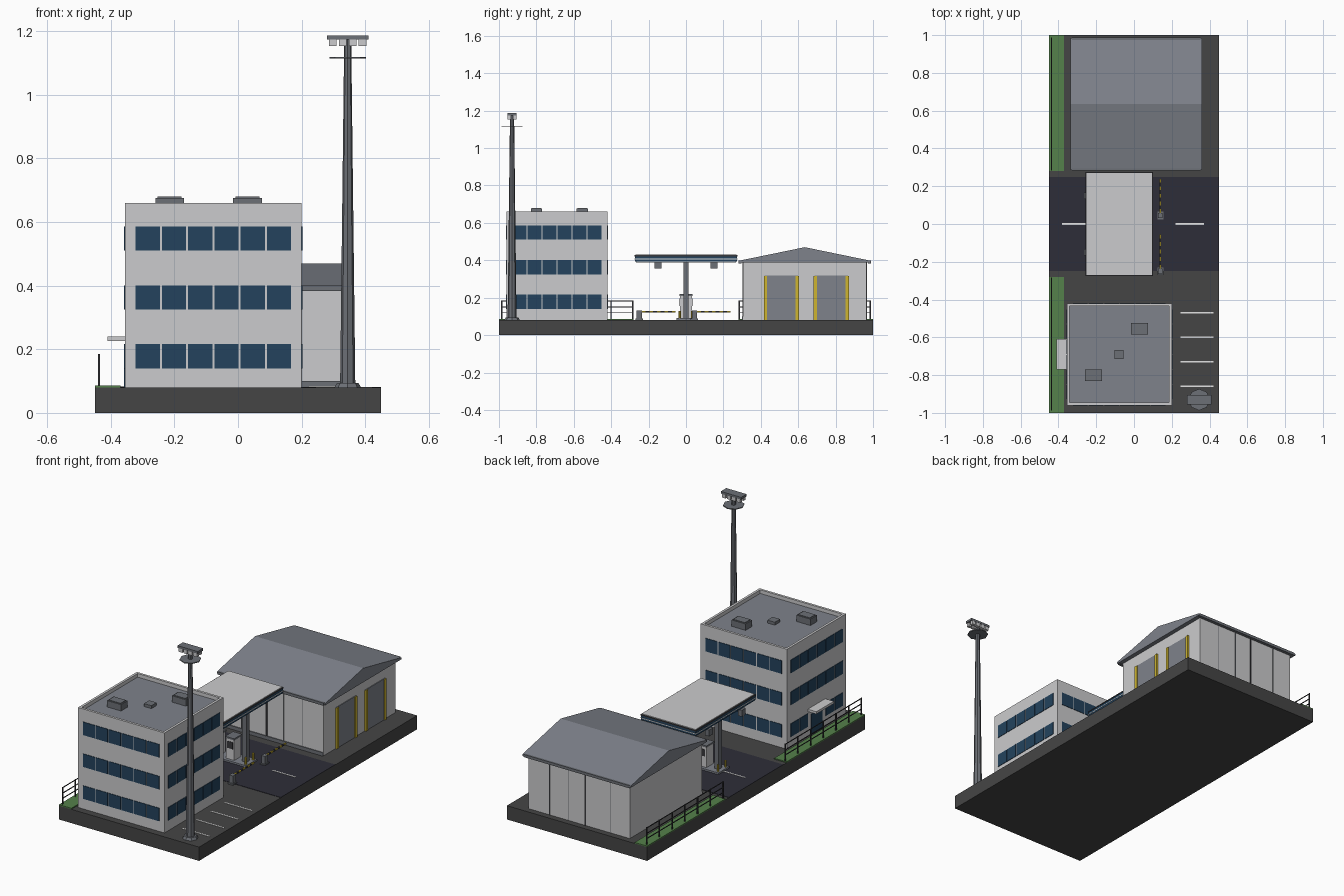
import bpy
import bmesh
from mathutils import Matrix, Vector

default_cube = bpy.data.objects.get("Cube")
if default_cube:
    bpy.data.objects.remove(default_cube, do_unlink=True)

GROUND = .08


def material(name, red, green, blue):
    mat = bpy.data.materials.new(name)
    mat.use_nodes = True
    color = (red, green, blue, 1)
    mat.diffuse_color = color
    mat.node_tree.nodes["Principled BSDF"].inputs["Base Color"].default_value = color
    return mat


asphalt = material("asphalt", .06, .06, .06)
road_grey = material("road", .027, .027, .04)
grass_green = material("grass", .09, .22, .07)
wall_paint = material("wall_paint", .6, .6, .61)
glass = material("blue_glass", .017, .055, .11)
roof_grey = material("roof_grey", .21, .225, .26)
metal = material("metal", .15, .16, .18)
yellow = material("yellow", .62, .46, .03)
white = material("white", .78, .78, .78)
dark = material("dark_metal", .04, .04, .045)


def finish(name, bm, mat):
    mesh = bpy.data.meshes.new(name)
    bm.to_mesh(mesh)
    bm.free()
    mesh.materials.append(mat)
    obj = bpy.data.objects.new(name, mesh)
    bpy.context.scene.collection.objects.link(obj)
    return obj


def boxes(name, mat, extents):
    """One object from boxes given as x0, x1, y0, y1, z0, z1."""
    bm = bmesh.new()
    for x0, x1, y0, y1, z0, z1 in extents:
        center = Vector((x0 + x1, y0 + y1, z0 + z1)) / 2
        size = Matrix.Diagonal((x1 - x0, y1 - y0, z1 - z0, 1))
        bmesh.ops.create_cube(bm, size=1, matrix=Matrix.Translation(center) @ size)
    return finish(name, bm, mat)


def box(name, mat, *extent):
    return boxes(name, mat, [extent])


def tube(name, mat, x, y, z0, z1, bottom, top, sides=8):
    bm = bmesh.new()
    bmesh.ops.create_cone(bm, cap_ends=True, segments=sides, radius1=bottom,
                          radius2=top, depth=z1 - z0,
                          matrix=Matrix.Translation((x, y, (z0 + z1) / 2)))
    return finish(name, bm, mat)


def around(x, y, half_x, half_y, z0, z1):
    return (x - half_x, x + half_x, y - half_y, y + half_y, z0, z1)


# Ground, road, lawns and painted lines
box("ground_slab", asphalt, -.45, .45, -1, 1, 0, GROUND)
box("road", road_grey, -.45, .45, -.25, .25, GROUND, GROUND + .002)
boxes("lawns", grass_green, [(-.45, -.37, y, y + .72, GROUND, GROUND + .006)
                             for y in (-1, .28)])
boxes("parking_lines", white, [around(.333, -.47 - .13 * i, .088, .004, GROUND, GROUND + .002)
                               for i in range(4)])
boxes("road_lines", white, [around(x, 0, .075, .004, GROUND, GROUND + .004)
                            for x in (-.305, -.005, .295)])

# Office body with recessed roof and parapet
LEFT, RIGHT, FRONT, BACK = -.355, .2, -.96, -.42
ROOF, TOP, RIM = .635, .66, .014
box("office_walls", wall_paint, LEFT, RIGHT, FRONT, BACK, GROUND, ROOF)
box("office_roof", roof_grey, LEFT + RIM, RIGHT - RIM, FRONT + RIM, BACK - RIM, ROOF, ROOF + .004)
boxes("office_parapet", wall_paint, [
    (LEFT, RIGHT, FRONT, FRONT + RIM, ROOF, TOP),
    (LEFT, RIGHT, BACK - RIM, BACK, ROOF, TOP),
    (LEFT, LEFT + RIM, FRONT + RIM, BACK - RIM, ROOF, TOP),
    (RIGHT - RIM, RIGHT, FRONT + RIM, BACK - RIM, ROOF, TOP)])
boxes("roof_units", metal, [around(x, y, .045, .03, ROOF, TOP + .016)
                            for x, y in ((-.215, -.8), (.03, -.555))])
boxes("roof_unit_lids", metal, [around(x, y, .038, .025, TOP + .016, TOP + .02)
                                for x, y in ((-.215, -.8), (.03, -.555))])
box("roof_hatch", metal, *around(-.08, -.69, .024, .024, ROOF, TOP - .004))

# Window panes on all four office walls, six to a band
PANES, MARGIN, GAP, DEPTH = 6, .03, .003, .003
panes = []
for floor in range(3):
    z0 = .14 + .185 * floor
    z1 = z0 + .076
    for i in range(PANES):
        step = (RIGHT - LEFT - 2 * MARGIN) / PANES
        a = LEFT + MARGIN + i * step + GAP
        b = a + step - 2 * GAP
        for y in (FRONT, BACK):
            panes.append((a, b, y - DEPTH, y + DEPTH, z0, z1))
        step = (BACK - FRONT - 2 * MARGIN) / PANES
        a = FRONT + MARGIN + i * step + GAP
        b = a + step - 2 * GAP
        panes.append((RIGHT - DEPTH, RIGHT + DEPTH, a, b, z0, z1))
        if floor or i not in (2, 3):
            panes.append((LEFT - DEPTH, LEFT + DEPTH, a, b, z0, z1))
boxes("office_windows", glass, panes)
box("entrance_door", glass, LEFT - DEPTH, LEFT, -.74, -.64, GROUND, .2)
box("entrance_canopy", wall_paint, -.41, LEFT, -.77, -.61, .226, .24)

# Light mast
MX, MY = .345, -.93
tube("mast_foot", metal, MX, MY, GROUND, GROUND + .014, .042, .034)
tube("mast_pole", metal, MX, MY, GROUND, 1.18, .024, .011)
tube("mast_platform", metal, MX, MY, 1.114, 1.119, .057, .057)
box("mast_crossbar", metal, *around(MX, MY, .065, .025, 1.174, 1.187))
boxes("mast_lamps", wall_paint, [around(MX + .031 * i - .0465, MY + side * .015, .012, .009, 1.153, 1.174)
                                 for i in range(4) for side in (-1, 1)])

# Shed walls, gabled roof and gutters
box("shed_walls", wall_paint, -.315, .335, .305, .965, GROUND, .39)
bm = bmesh.new()
profile = [(.285, .388), (.985, .388), (.985, .398), (.635, .47), (.285, .398)]
roof_end = bm.faces.new([bm.verts.new((-.335, y, z)) for y, z in profile])
extruded = bmesh.ops.extrude_face_region(bm, geom=[roof_end])["geom"]
bmesh.ops.translate(bm, vec=(.695, 0, 0),
                    verts=[v for v in extruded if isinstance(v, bmesh.types.BMVert)])
bmesh.ops.recalc_face_normals(bm, faces=bm.faces)
finish("shed_roof", bm, roof_grey)
boxes("shed_gutters", metal, [around(.012, y, .34, .008, .384, .4) for y in (.29, .98)])
box("shed_plinth", metal, -.315, .335, .3, .305, GROUND, .1)
boxes("shed_wall_posts", dark, [around(-.03, y, .005, .003, GROUND, .388) for y in (.305, .965)])
boxes("shed_wall_seams", metal, [around(x, y, .0015, .002, GROUND, .388)
                                 for x in (-.19, .08, .2) for y in (.305, .965)])

# Shed doors with yellow side posts
boxes("shed_doors", roof_grey, [around(.336, y, .003, .09, GROUND, .318) for y in (.51, .777)])
boxes("shed_door_posts", yellow, [around(.338, y + side * .085, .006, .009, GROUND, .316)
                                  for y in (.51, .777) for side in (-1, 1)])

# Fuelling canopy
CX = -.078
box("canopy_core", wall_paint, *around(CX, 0, .17, .268, .389, .428))
box("canopy_fascia", glass, *around(CX, 0, .176, .274, .394, .422))
box("canopy_stripe", white, *around(CX, 0, .178, .276, .405, .409))
box("canopy_rim", dark, *around(CX, 0, .178, .276, .421, .427))
box("canopy_top", wall_paint, *around(CX, 0, .173, .271, .427, .431))
boxes("canopy_lamps", metal, [around(CX - .175, y, .013, .018, .355, .392) for y in (-.15, .15)])
boxes("canopy_columns", metal, [around(CX + side * .128, 0, .014, .014, GROUND, .39)
                                for side in (-1, 1)])

# Pump island with dispensers and bollards
box("pump_island", roof_grey, *around(CX, 0, .165, .05, GROUND, .092))
pump_spots = [CX - .05, CX + .05]
boxes("pump_bodies", wall_paint, [around(x, 0, .026, .032, .09, .21) for x in pump_spots])
boxes("pump_caps", metal, [around(x, 0, .029, .036, .21, .22) for x in pump_spots])
boxes("pump_panels", dark, [around(x, 0, .018, .034, .155, .195) for x in pump_spots])
for side in (-1, 1):
    for y in (-.034, .034):
        tube("island_bollard", yellow, CX + side * .152, y, .09, .13, .006, .006)

# Barriers with striped arms
for y in (-.25, .045):
    box("barrier_post", metal, *around(.14, y, .012, .014, GROUND, .132))
    box("barrier_foot", metal, *around(.14, y, .016, .02, GROUND, .088))
    for paint, name, offset in ((yellow, "barrier_arm_yellow", 0), (dark, "barrier_arm_dark", 1)):
        start = y + .014
        boxes(name, paint, [around(.14, start + .02 * (i + .5), .004, .01, .122, .13)
                            for i in range(offset, 9, 2)])

# Railings along both lawns
FX = -.437
for start in (-.985, .285):
    length = .7
    boxes("railing_posts", dark, [around(FX, start + length * i / 6, .003, .003, GROUND, .185)
                                  for i in range(7)])
    boxes("railing_bars", dark, [(FX - .002, FX + .002, start, start + length, z - .002, z + .002)
                                 for z in (.12, .15, .182)])
